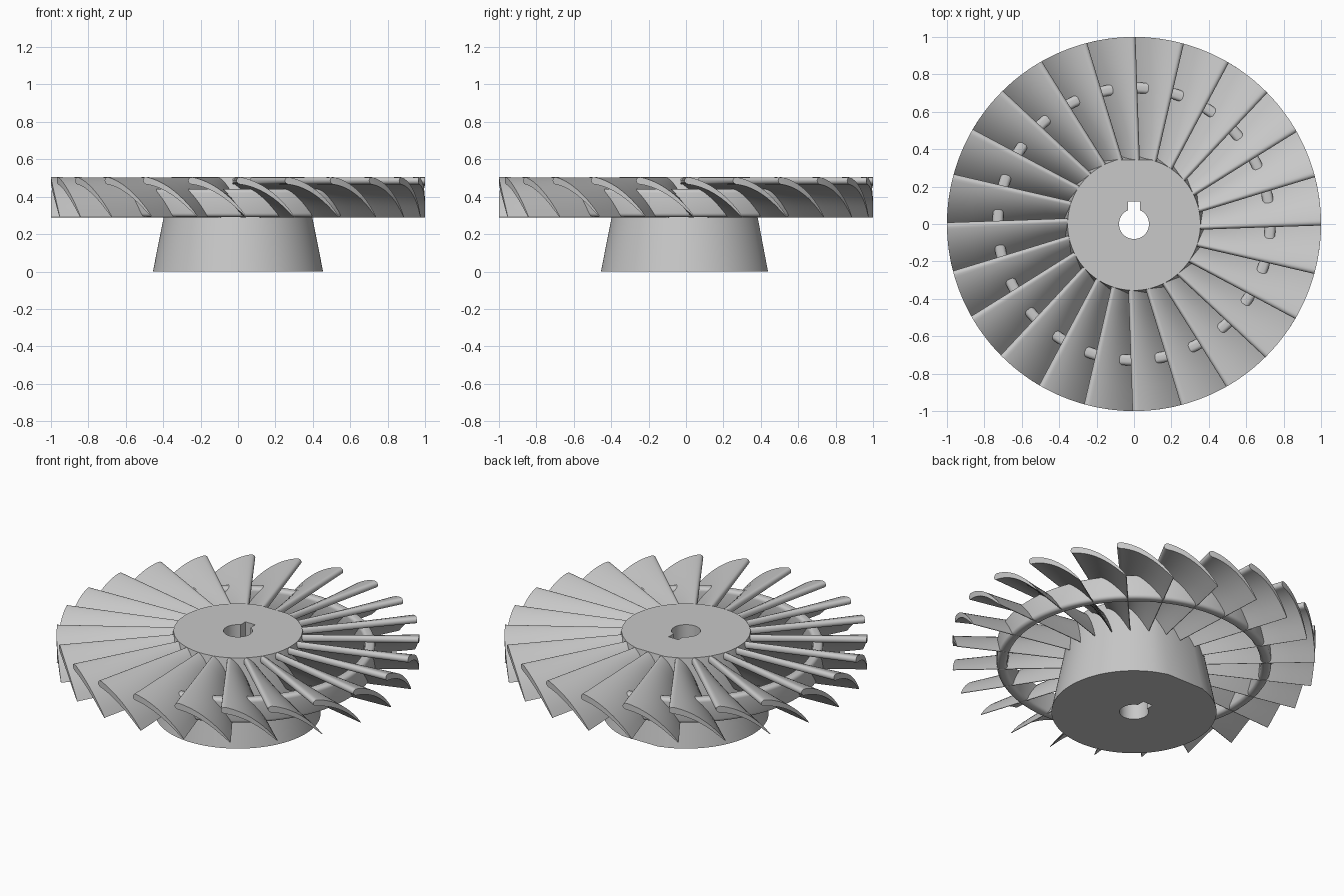
import bpy, bmesh
from math import sin, cos, pi, atan2, radians, sqrt, hypot

BLADES = 24
TOP, BLADE_BOTTOM = 0.505, 0.29

if "Cube" in bpy.data.objects:
    bpy.data.objects.remove(bpy.data.objects["Cube"], do_unlink=True)

# Single grey metal
grey = bpy.data.materials.new("plain_grey")
grey.use_nodes = True
colour = (0.58, 0.58, 0.58, 1)
grey.diffuse_color = colour
grey.node_tree.nodes["Principled BSDF"].inputs["Base Color"].default_value = colour


def finish(name, bm):
    """Turn a bmesh into a smooth object with sharp edges kept."""
    bmesh.ops.recalc_face_normals(bm, faces=bm.faces)
    mesh = bpy.data.meshes.new(name)
    bm.to_mesh(mesh)
    bm.free()
    mesh.materials.append(grey)
    obj = bpy.data.objects.new(name, mesh)
    bpy.context.collection.objects.link(obj)
    bpy.ops.object.select_all(action="DESELECT")
    obj.select_set(True)
    bpy.context.view_layer.objects.active = obj
    bpy.ops.object.shade_smooth_by_angle(angle=radians(35))
    return obj


def bridge(bm, a, b, closed=True):
    """Quads between two rows of vertices."""
    n = len(a)
    for i in range(n if closed else n - 1):
        j = (i + 1) % n
        bm.faces.new((a[i], a[j], b[j], b[i]))


# Tapered hub with a keyed bore
def make_hub():
    bore, half_key, key_top, steps = 0.08, 0.033, 0.119, 94
    start = atan2(sqrt(bore ** 2 - half_key ** 2), -half_key)
    sweep = 2 * pi - 2 * (start - pi / 2)
    outline = [(half_key, key_top), (-half_key, key_top)]
    for i in range(steps):
        a = start + sweep * i / (steps - 1)
        outline.append((bore * cos(a), bore * sin(a)))
    bm = bmesh.new()

    def loop(z, radius=None):
        verts = []
        for x, y in outline:
            k = radius / hypot(x, y) if radius else 1
            verts.append(bm.verts.new((x * k, y * k, z)))
        return verts

    loops = [loop(0), loop(0, 0.455), loop(TOP, 0.355), loop(TOP)]
    for i in range(4):
        bridge(bm, loops[i], loops[(i + 1) % 4])
    return finish("hub", bm)


# Support ring with rounded rims
def make_ring():
    inner, outer, low, high, fillet = 0.699, 0.757, 0.292, 0.44, 0.02
    corners = [(outer, high, 0), (inner, high, 1), (inner, low, 2), (outer, low, 3)]
    profile = []
    for r, z, q in corners:
        cr = r - fillet if r == outer else r + fillet
        cz = z - fillet if z == high else z + fillet
        for i in range(5):
            a = (q + i / 4) * pi / 2
            profile.append((cr + fillet * cos(a), cz + fillet * sin(a)))
    bm = bmesh.new()
    count = 120
    rows = [[bm.verts.new((r * cos(2 * pi * k / count), r * sin(2 * pi * k / count), z))
             for r, z in profile] for k in range(count)]
    for k in range(count):
        bridge(bm, rows[k], rows[(k + 1) % count])
    return finish("support_ring", bm)


# Curved blade section on a cylinder: blunt upper nose, thin lower edge
def section(radius, start, width, steps=18):
    p0, p1, p2 = (start, 0.488), (start + 0.52 * width, 0.472), (start + width, BLADE_BOTTOM)
    upper, lower = [], []
    for i in range(steps + 1):
        t = (i / steps) ** 1.8
        u, z = ((1 - t) ** 2 * a + 2 * t * (1 - t) * b + t * t * c for a, b, c in zip(p0, p1, p2))
        du, dz = ((1 - t) * (b - a) + t * (c - b) for a, b, c in zip(p0, p1, p2))
        nose = sqrt(max(0, 1 - (1 - min(1, t / 0.07)) ** 2))
        h = nose * (0.018 * (1 - t) ** 0.7 + 0.002) / hypot(du, dz)
        for side, sign in ((upper, 1), (lower, -1)):
            a = (u - sign * dz * h) / radius
            height = min(TOP, max(BLADE_BOTTOM, z + sign * du * h))
            side.append((radius * cos(a), radius * sin(a), height))
    return upper + lower[:0:-1]


def make_blade():
    root, tip, spans = section(0.34, -0.03, 0.13), section(1.0, -0.008, 0.315), 5
    bm = bmesh.new()
    rows = []
    for s in range(spans + 1):
        f = s / spans
        rows.append([bm.verts.new([a + (b - a) * f for a, b in zip(p, q)])
                     for p, q in zip(root, tip)])
    for s in range(spans):
        bridge(bm, rows[s], rows[s + 1])
    # End caps as strips from nose to lower edge
    for row in (rows[0], rows[-1]):
        half = len(row) // 2
        bm.faces.new((row[0], row[1], row[-1]))
        for i in range(1, half):
            bm.faces.new((row[i], row[i + 1], row[-i - 1], row[-i]))
    return finish("blade_01", bm)


make_hub()
make_ring()

# Ring of identical blades
blade = make_blade()
for k in range(1, BLADES):
    copy = blade.copy()
    copy.name = f"blade_{k + 1:02d}"
    copy.rotation_euler.z = 2 * pi * k / BLADES
    bpy.context.collection.objects.link(copy)
